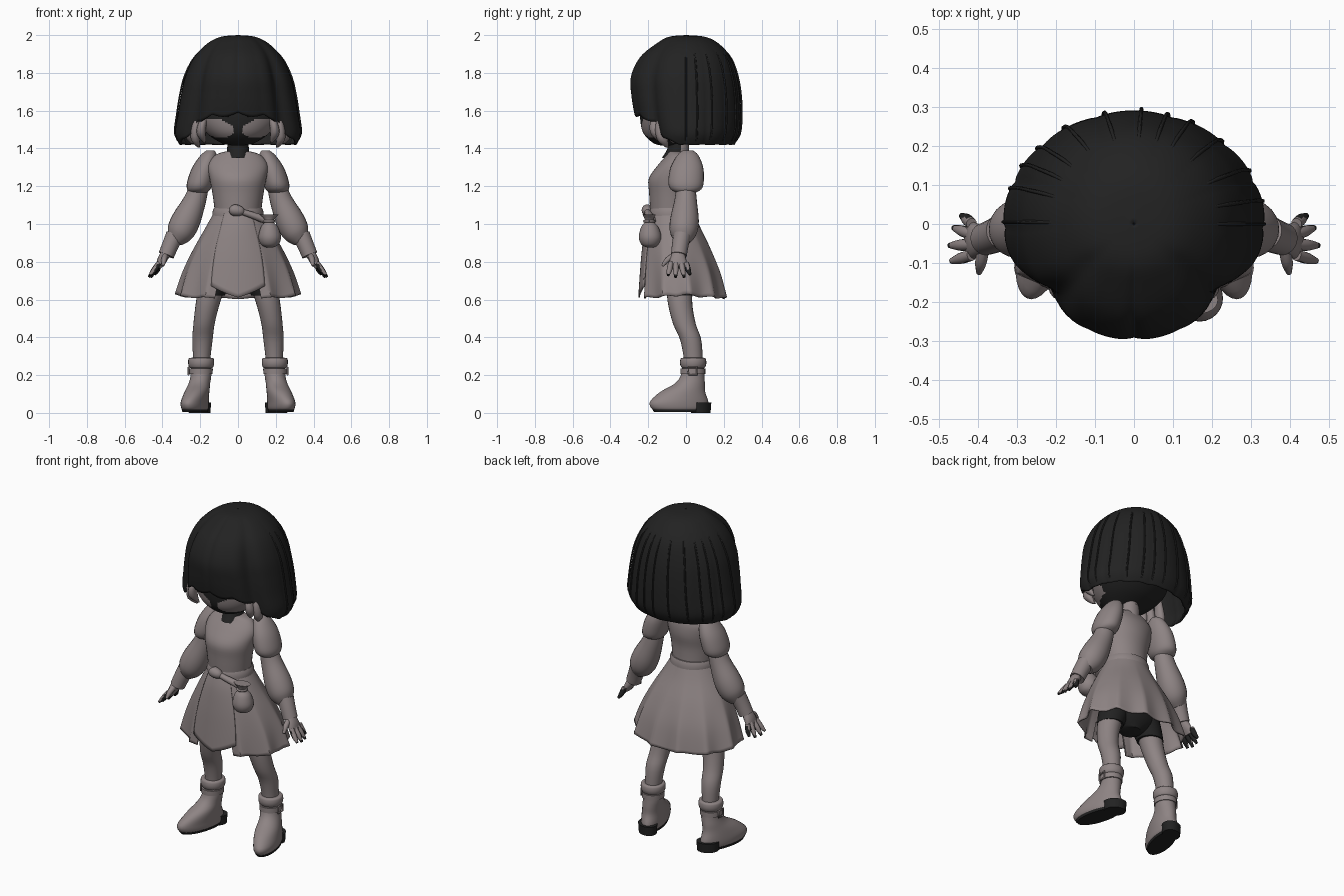
import bpy, bmesh, math
from math import sin, cos, pi, exp
from mathutils import Vector

cube = bpy.data.objects.get("Cube")
if cube:
    bpy.data.objects.remove(cube)


def material(name, rgb):
    m = bpy.data.materials.new(name)
    m.use_nodes = True
    m.diffuse_color = (*rgb, 1)
    m.node_tree.nodes["Principled BSDF"].inputs["Base Color"].default_value = (*rgb, 1)
    return m


TAUPE = material("warm_taupe", (0.27, 0.23, 0.23))
BLACK = material("soft_black", (0.016, 0.016, 0.016))


def spline(rows, u):
    """Catmull-Rom sample of a list of equal-length tuples, u in 0..1."""
    f = u * (len(rows) - 1)
    i = min(int(f), len(rows) - 2)
    t = f - i
    a, b, c, d = (rows[max(0, min(len(rows) - 1, i + k))] for k in (-1, 0, 1, 2))
    return [0.5 * (2 * q + (r - p) * t + (2 * p - 5 * q + 4 * r - s) * t * t
                   + (3 * q - p - 3 * r + s) * t ** 3) for p, q, r, s in zip(a, b, c, d)]


def grid(name, rows, mat, closed=True, caps=True, thick=0, rule=None):
    """Skin rows of points; rule(center) picks the second colour."""
    bm = bmesh.new()
    vs = [[bm.verts.new(p) for p in row] for row in rows]
    n = len(rows[0])
    for a, b in zip(vs, vs[1:]):
        for j in range(n if closed else n - 1):
            k = (j + 1) % n
            bm.faces.new((a[j], a[k], b[k], b[j]))
    if caps:
        bm.faces.new(vs[0])
        bm.faces.new(vs[-1])
    bmesh.ops.recalc_face_normals(bm, faces=bm.faces)
    if rule:
        for f in bm.faces:
            f.material_index = int(rule(f.calc_center_median()))
    me = bpy.data.meshes.new(name)
    bm.to_mesh(me)
    bm.free()
    ob = bpy.data.objects.new(name, me)
    bpy.context.collection.objects.link(ob)
    me.materials.append(mat)
    if rule:
        me.materials.append(BLACK if mat is TAUPE else TAUPE)
    if thick:
        mod = ob.modifiers.new("thickness", "SOLIDIFY")
        mod.thickness = thick
        mod.offset = 0
    bpy.ops.object.select_all(action="DESELECT")
    ob.select_set(True)
    bpy.context.view_layer.objects.active = ob
    bpy.ops.object.shade_smooth_by_angle(angle=math.radians(50))


def loft(name, rings, mat, s=1, seg=24, steps=20, orient=False, warp=None, rule=None):
    """Elliptical rings (x, y, z, rx, ry); s mirrors across x."""
    samples = [spline(rings, i / steps) for i in range(steps + 1)]
    rows = []
    for i, (x, y, z, rx, ry) in enumerate(samples):
        c = Vector((x, y, z))
        q = None
        if orient:
            a, b = samples[max(0, i - 1)], samples[min(steps, i + 1)]
            q = Vector((0, 0, 1)).rotation_difference(Vector(a[:3]) - Vector(b[:3]))
        row = []
        for j in range(seg):
            o = Vector((rx * cos(2 * pi * j / seg), ry * sin(2 * pi * j / seg), 0))
            p = c + (q @ o if q else o)
            if warp:
                p = warp(p)
            row.append((p.x * s, p.y, p.z))
        rows.append(row)
    grid(name, rows, mat, rule=rule)


def tube(path):
    """Rings with equal radii."""
    return [(x, y, z, r, r) for x, y, z, r in path]


def curve(name, pts, mat, bevel):
    cu = bpy.data.curves.new(name, "CURVE")
    cu.dimensions = "3D"
    cu.bevel_depth = bevel
    cu.bevel_resolution = 1
    sp = cu.splines.new("POLY")
    sp.points.add(len(pts) - 1)
    for p, co in zip(sp.points, pts):
        p.co = (*co, 1)
    cu.use_fill_caps = True
    cu.materials.append(mat)
    bpy.context.collection.objects.link(bpy.data.objects.new(name, cu))


# Head with light cheeks on a dark face
def cheek(c):
    x = abs(c.x) - .115
    return c.y < -.06 and (x / .097) ** 2 + ((c.z - 1.508 - .15 * x) / .048) ** 2 < 1


loft("head", [(0, -.10, 1.415, .03, .03), (0, -.10, 1.43, .09, .075), (0, -.075, 1.48, .165, .15),
              (0, -.05, 1.55, .22, .192), (0, -.04, 1.63, .23, .2), (0, -.02, 1.75, .215, .2),
              (0, 0, 1.87, .15, .15), (0, 0, 1.94, .06, .06)], BLACK, seg=96, steps=64, rule=cheek)
loft("neck", tube([(0, -.04, 1.45, .05), (0, -.04, 1.39, .047), (0, -.04, 1.33, .06)]), TAUPE)
loft("choker", [(0, -.04, 1.43, .054, .054), (0, -.042, 1.395, .058, .058), (0, -.055, 1.35, .058, .072)],
     BLACK, rule=lambda c: c.y > -.03)

# Bobbed hair: (z, half width, front depth, back depth) from crown to tips
HAIR = [(1.994, .002, .002, .002), (1.985, .09, .09, .1), (1.95, .16, .155, .17), (1.88, .228, .24, .232),
        (1.78, .275, .288, .265), (1.68, .298, .285, .28), (1.58, .315, .268, .285),
        (1.48, .33, .24, .28), (1.42, .305, .22, .25)]


def hair_point(th, u, lift=0):
    """th = 0 at the front, u = 0 at the crown."""
    z, rx, front, back = spline(HAIR, u)
    a = abs(th)
    f = 1 - .025 * u * (1 - abs(sin(th * 6.5 + .5 * sin(3 * th))) ** .5)
    f -= .10 * min(1, 2 * u) * exp(-((a - .84) / .17) ** 2)
    f -= .035 * max(0, 1 - a / .12) * sin(min(1, u / .6) * pi)
    ry = front if a < pi / 2 else back
    return ((rx + lift) * f * sin(th), -(ry + lift) * f * cos(th), z)


def hair_end(th):
    a = abs(th)
    if a < .85:
        return .735 + .025 * abs(sin(th * 7)) + .05 * (a / .85) ** 2
    return min(1, .87 + .13 * (a - .85) / .6) - .012 * abs(sin(th * 9))


angles = [-pi + 2 * pi * j / 144 for j in range(144)]
grid("bob_hair", [[hair_point(t, hair_end(t) * i / 40) for t in angles] for i in range(41)],
     BLACK, caps=False, thick=.012)
for k in range(13):
    th = pi * (.5 + k / 12) + .06 * sin(k * 5)
    th = th if th <= pi else th - 2 * pi
    curve("hair_strand", [hair_point(th, .3 + .68 * i / 14, .014 * sin(pi * i / 14) ** .5 - .002)
                          for i in range(15)], BLACK, .005)
for s, side in ((1, "left"), (-1, "right")):
    curve(side + "_closed_eyelash", [(s * (.11 + .06 * cos(a)), -.225 + .036 * cos(a),
                                      1.565 + .03 * sin(a)) for a in (0, .6, 1.2, 1.8, 2.4, 3)],
          BLACK, .005)
    # Pale locks hang inside the edge of the bob
    for x, y, z in ((.188, -.155, 1.43), (.22, -.125, 1.405), (.255, -.085, 1.425)):
        loft(side + "_pale_lock", [(x - .025, y + .02, 1.60, .012, .014), (x, y - .005, 1.535, .022, .03),
                                   (x + .006, y, z + .045, .024, .03), (x - .012, y + .025, z, .006, .008)],
             TAUPE, s, seg=12, steps=10)

# Bodice and belt
loft("bodice", [(0, -.045, 1.385, .06, .05), (0, -.045, 1.365, .12, .058), (0, -.055, 1.31, .158, .095),
                (0, -.075, 1.24, .15, .122), (0, -.08, 1.16, .135, .115), (0, -.077, 1.06, .122, .112)],
     TAUPE, seg=40)
loft("belt", [(0, -.073, 1.085, .127, .115), (0, -.073, 1.065, .135, .122), (0, -.073, 1.04, .136, .124)],
     TAUPE, seg=40, steps=4)
loft("belt_knot", tube([(-.04, -.195, 1.08, .012), (-.025, -.203, 1.075, .03), (.01, -.205, 1.068, .027),
                        (.03, -.203, 1.06, .014)]), TAUPE, seg=16, orient=True)
loft("hanging_sash", [(.02, -.205, 1.065, .016, .016), (.08, -.195, 1.045, .018, .02),
                      (.15, -.18, 1.02, .022, .022)], TAUPE, seg=12, steps=10, orient=True)
loft("pouch", [(.165, -.195, 1.05, .05, .035), (.165, -.195, 1.015, .022, .022), (.167, -.192, .985, .045, .045),
               (.168, -.19, .93, .06, .06), (.168, -.19, .89, .045, .045), (.168, -.19, .875, .015, .015)], TAUPE)
curve("pouch_cord", [(.165 + .026 * cos(a), -.195 + .026 * sin(a), 1.015)
                     for a in [2 * pi * i / 16 for i in range(17)]], TAUPE, .007)

# Skirt: (height, half width, half depth, centre y)
SKIRT = [(1.06, .123, .112, -.073), (.98, .168, .14, -.067), (.86, .235, .177, -.045),
         (.74, .288, .205, -.026), (.605, .328, .225, -.014)]


def skirt_point(th, u, lift=0, folds=1):
    z, rx, ry, cy = spline(SKIRT, u)
    wave = 1 - 2 * abs(sin(th * 5.5 + .3 * sin(2 * th)))
    f = 1 + lift + folds * .06 * u * u * wave
    return (rx * f * sin(th), cy - ry * f * cos(th), z)


def skirt_hem(th):
    if abs(th) < .36:
        return .75
    return .945 + .05 * abs(cos(th)) - .012 * cos(th * 11)


grid("skirt", [[skirt_point(t, skirt_hem(t) * i / 24) for t in angles] for i in range(25)],
     TAUPE, caps=False, thick=.008)
panel = [.58 * (j / 12 - 1) for j in range(25)]
grid("front_skirt_panel", [[skirt_point(t * (1 - .22 * (i / 20)), (.98 - .2 * abs(t)) * i / 20, .045, 0)
                            for t in panel] for i in range(21)],
     TAUPE, closed=False, caps=False, thick=.008)
loft("shorts_seat", [(0, -.05, .9, .12, .09), (0, -.04, .8, .16, .1), (0, -.035, .7, .16, .095),
                     (0, -.03, .63, .06, .06)], BLACK)


# Boots turn outward with depth
def toe_out(p):
    k = max(0, min(1, (.2 - p.z) / .14))
    return Vector((p.x - (p.y - .03) * .22 * k, p.y, p.z))


# Dark inner side and tip of each finger
def finger_tip(c):
    return c.z < .735 or (c.z < .79 and abs(c.x) < .426 + .5 * (.79 - c.z))


for s, side in ((1, "left"), (-1, "right")):
    # Arms
    loft(side + "_puff_sleeve", [(.145, .01, 1.39, .02, .025), (.155, .01, 1.365, .042, .055),
                                 (.178, .005, 1.30, .064, .086), (.2, 0, 1.225, .069, .094),
                                 (.208, 0, 1.185, .062, .082), (.21, 0, 1.165, .046, .05)], TAUPE, s)
    loft(side + "_lower_sleeve", tube([(.205, 0, 1.20, .05), (.23, -.002, 1.12, .06), (.275, -.008, 1.02, .076),
                                       (.308, -.015, .955, .071), (.335, -.02, .91, .042)]),
         TAUPE, s, orient=True)
    loft(side + "_cuff", tube([(.335, -.02, .94, .047), (.357, -.03, .89, .044), (.38, -.038, .835, .042)]),
         TAUPE, s, orient=True, steps=6)
    loft(side + "_palm", [(.38, -.04, .85, .026, .032), (.402, -.042, .81, .025, .044),
                          (.422, -.042, .77, .015, .05)], TAUPE, s, seg=16, steps=8, orient=True)
    for k, (x, y, z) in enumerate(((.468, -.095, .728), (.472, -.055, .718), (.462, -.01, .718), (.442, .022, .732))):
        base = -.08 + .027 * k
        loft(side + "_finger", tube([(.416, base, .795, .014), (.41 + (x - .41) * .55, (base + y) / 2, .758, .0145),
                                     (x, y, z, .007)]),
             TAUPE, s, seg=16, steps=12, orient=True, rule=finger_tip)
    loft(side + "_thumb", tube([(.385, -.06, .835, .015), (.392, -.098, .81, .015), (.397, -.125, .778, .007)]),
         TAUPE, s, seg=12, steps=8, orient=True)

    # Legs
    loft(side + "_leg", [(.115, -.04, .76, .075, .08), (.14, -.035, .66, .07, .07), (.162, -.03, .57, .063, .064),
                         (.18, -.008, .47, .056, .06), (.188, .024, .39, .054, .056), (.192, .038, .29, .046, .05),
                         (.193, .038, .22, .045, .048)], TAUPE, s)
    loft(side + "_shorts_leg", [(.1, -.04, .76, .085, .088), (.125, -.036, .68, .084, .08),
                                (.144, -.033, .622, .074, .074)], BLACK, s)
    # Boots
    loft(side + "_boot", [(.194, .038, .27, .055, .056), (.196, .035, .20, .055, .062), (.204, .02, .155, .057, .08),
                          (.211, -.018, .11, .064, .12), (.214, -.036, .06, .067, .154),
                          (.214, -.034, .025, .065, .15), (.214, -.03, .012, .055, .13)],
         TAUPE, s, seg=32, warp=toe_out)
    loft(side + "_boot_cuff", [(.195, .038, .292, .05, .053), (.195, .038, .288, .066, .066),
                               (.195, .038, .262, .069, .07), (.195, .038, .24, .062, .062),
                               (.195, .038, .238, .052, .052)], TAUPE, s, steps=12)
    loft(side + "_boot_strap", [(.196, .036, .235, .063, .066), (.197, .036, .205, .062, .066)],
         TAUPE, s, steps=1)
    curve(side + "_boot_buckle", [(s * .262, .035 + dy, .222 + dz) for dy, dz in
                                  ((-.022, -.02), (.022, -.02), (.022, .02), (-.022, .02), (-.022, -.02))],
          TAUPE, .005)
    loft(side + "_sole", [(.214, -.032, .018, .064, .147), (.214, -.03, .004, .06, .138)],
         BLACK, s, seg=32, steps=1, warp=toe_out)
    loft(side + "_heel", [(.214, .078, .055, .06, .056), (.214, .078, 0, .056, .052)],
         BLACK, s, steps=1, warp=toe_out)
